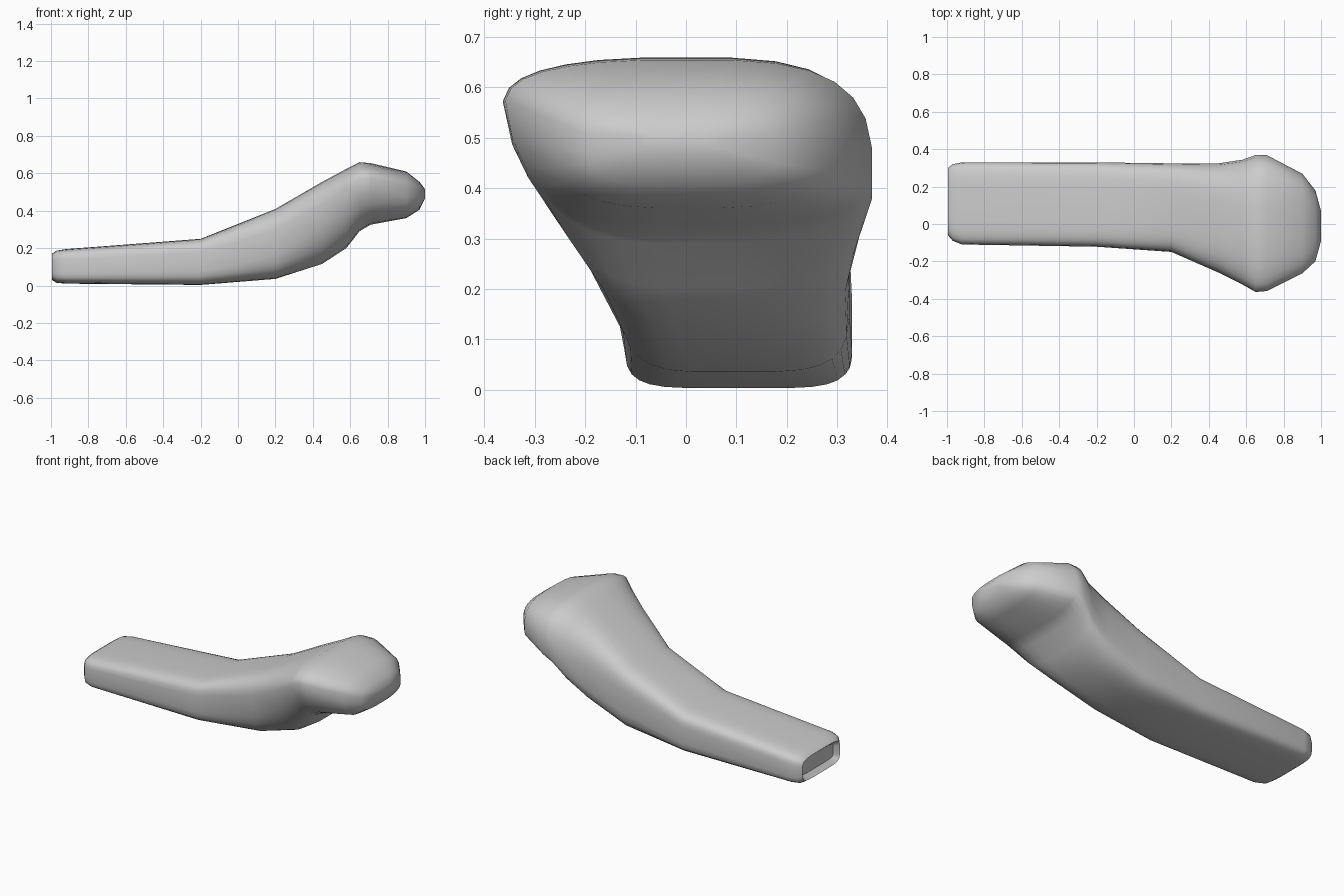
import bpy, bmesh, math

if "Cube" in bpy.data.objects:
    bpy.data.objects.remove(bpy.data.objects["Cube"])

SIDES = 28

# Key cross-sections along the handle: x, y min, y max, z bottom, z top
STATIONS = [
    (-0.995, -0.06, 0.30, 0.03, 0.17),    # end rim
    (-0.97, -0.09, 0.32, 0.014, 0.187),
    (-0.92, -0.11, 0.33, 0.01, 0.195),
    (-0.20, -0.122, 0.33, 0.003, 0.25),
    (0.20, -0.15, 0.325, 0.035, 0.41),    # neck
    (0.45, -0.26, 0.325, 0.115, 0.555),
    (0.58, -0.325, 0.345, 0.20, 0.625),
    (0.65, -0.365, 0.37, 0.29, 0.66),     # widest part of the head
    (0.71, -0.36, 0.37, 0.325, 0.655),
    (0.90, -0.265, 0.27, 0.36, 0.61),
    (0.97, -0.20, 0.18, 0.405, 0.555),
    (1.00, -0.09, 0.07, 0.465, 0.515),    # tip
]


def bump(x, centre, width):
    return max(0.0, 1 - abs(x - centre) / width)


def section(bm, x, y0, y1, z0, z1):
    """One rounded ring: square on the handle, rounder and tilted at the head."""
    power = 5 - 2 * min(1, max(0, x / 0.6))
    tilt = 0.08 * bump(x, 0.6, 0.45)
    taper = 0.13 * bump(x, 0.5, 0.4)
    ring = []
    for i in range(SIDES):
        a = 2 * math.pi * (i + 0.5) / SIDES
        c, s = math.cos(a), math.sin(a)
        u = math.copysign(abs(c) ** (2 / power), c)
        w = math.copysign(abs(s) ** (2 / power), s)
        y = (y0 + y1) / 2 + u * (y1 - y0) / 2
        z = (z0 + z1) / 2 + w * (z1 - z0) / 2 - tilt * u * (1 - abs(w))
        if u < 0 and w < 0:
            y += taper * w * u
        ring.append(bm.verts.new((x, y, z)))
    return ring


# Curved handle with its broad head, lofted along x
bm = bmesh.new()
rings = [section(bm, *st) for st in STATIONS]
for a, b in zip(rings, rings[1:]):
    for i in range(SIDES):
        j = (i + 1) % SIDES
        bm.faces.new((a[i], a[j], b[j], b[i]))
end = bm.faces.new(rings[0])
bm.faces.new(rings[-1])
bmesh.ops.recalc_face_normals(bm, faces=bm.faces)

# Shallow recess in the narrow end
bmesh.ops.inset_region(bm, faces=[end], thickness=0.025, depth=-0.03)

mesh = bpy.data.meshes.new("curved_handle")
bm.to_mesh(mesh)
bm.free()
obj = bpy.data.objects.new("curved_handle", mesh)
bpy.context.collection.objects.link(obj)
bpy.context.view_layer.objects.active = obj
obj.select_set(True)
bpy.ops.object.shade_smooth_by_angle(angle=math.radians(45))
